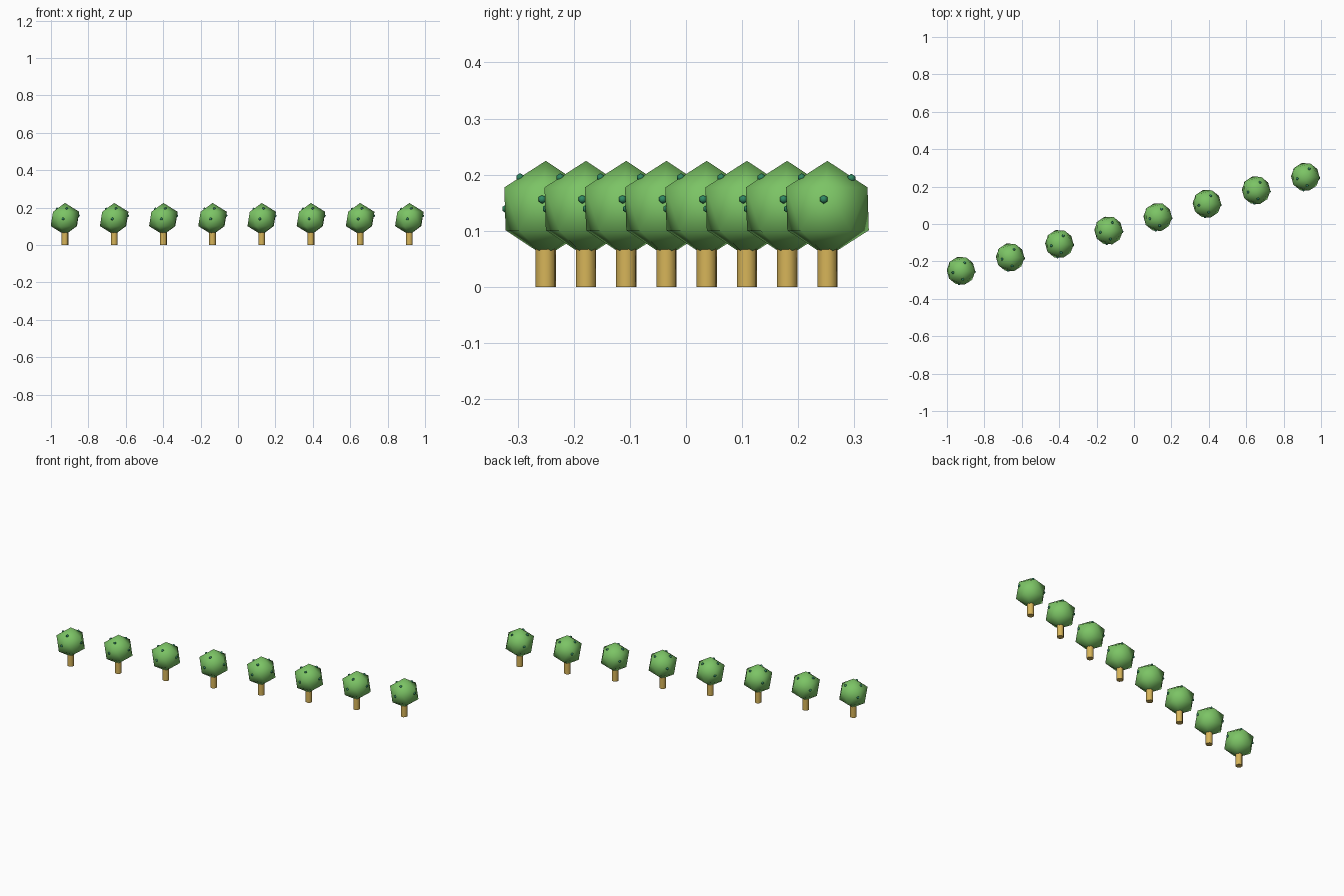
import bpy
from math import radians
from mathutils import Vector

if "Cube" in bpy.data.objects:
    bpy.data.objects.remove(bpy.data.objects["Cube"])

CROWN_R, CROWN_Z = 0.0855, 0.139
COUNT = 8
START, END = Vector((-0.925, -0.250, 0)), Vector((0.916, 0.252, 0))


def material(name, color):
    m = bpy.data.materials.new(name)
    m.diffuse_color = (*color, 1)
    m.use_nodes = True
    m.node_tree.nodes["Principled BSDF"].inputs["Base Color"].default_value = m.diffuse_color
    return m


bark = material("bark", (0.68, 0.46, 0.10))
leaf = material("leaf", (0.20, 0.55, 0.13))
bud_green = material("bud_green", (0.03, 0.25, 0.12))


def finish(name, mat, smooth=True):
    ob = bpy.context.object
    ob.name = name
    ob.data.materials.append(mat)
    bpy.ops.object.transform_apply(location=False, rotation=True, scale=True)
    if smooth:
        bpy.ops.object.shade_smooth()
    return ob


# Trunk: short post running up into the crown
bpy.ops.mesh.primitive_cylinder_add(vertices=8, radius=0.0187, depth=0.10,
                                    location=(0, 0, 0.05), rotation=(0, 0, radians(15)))
trunk = finish("trunk", bark, False)
bpy.ops.object.shade_smooth_by_angle(angle=radians(50))

# Crown: icosahedron with soft shading
bpy.ops.mesh.primitive_ico_sphere_add(subdivisions=1, radius=CROWN_R,
                                      location=(0, 0, CROWN_Z), rotation=(0, 0, radians(-74.8)))
crown = finish("crown", leaf)

# Buds: small knobs sitting on the crown surface, given by direction from its centre
bud_dirs = [(0.021, 0.044, 0.056), (-0.045, -0.010, 0.056), (0.010, -0.046, 0.056),
            (0.068, -0.006, 0.016), (-0.010, -0.070, 0.000), (-0.058, 0.040, 0.004)]
parts = [trunk, crown]
for d in bud_dirs:
    hit, point, normal, _ = crown.ray_cast((0, 0, 0), Vector(d).normalized())
    bpy.ops.mesh.primitive_ico_sphere_add(subdivisions=1, radius=0.008,
                                          location=point + Vector((0, 0, CROWN_Z)))
    parts.append(finish("bud", bud_green))

# Row of trees: move the first into place, then repeat along the diagonal
for part in parts:
    base = part.location.copy()
    for i in range(COUNT):
        ob = part if i == 0 else part.copy()
        if i:
            bpy.context.collection.objects.link(ob)
        ob.location = base + START.lerp(END, i / (COUNT - 1))
